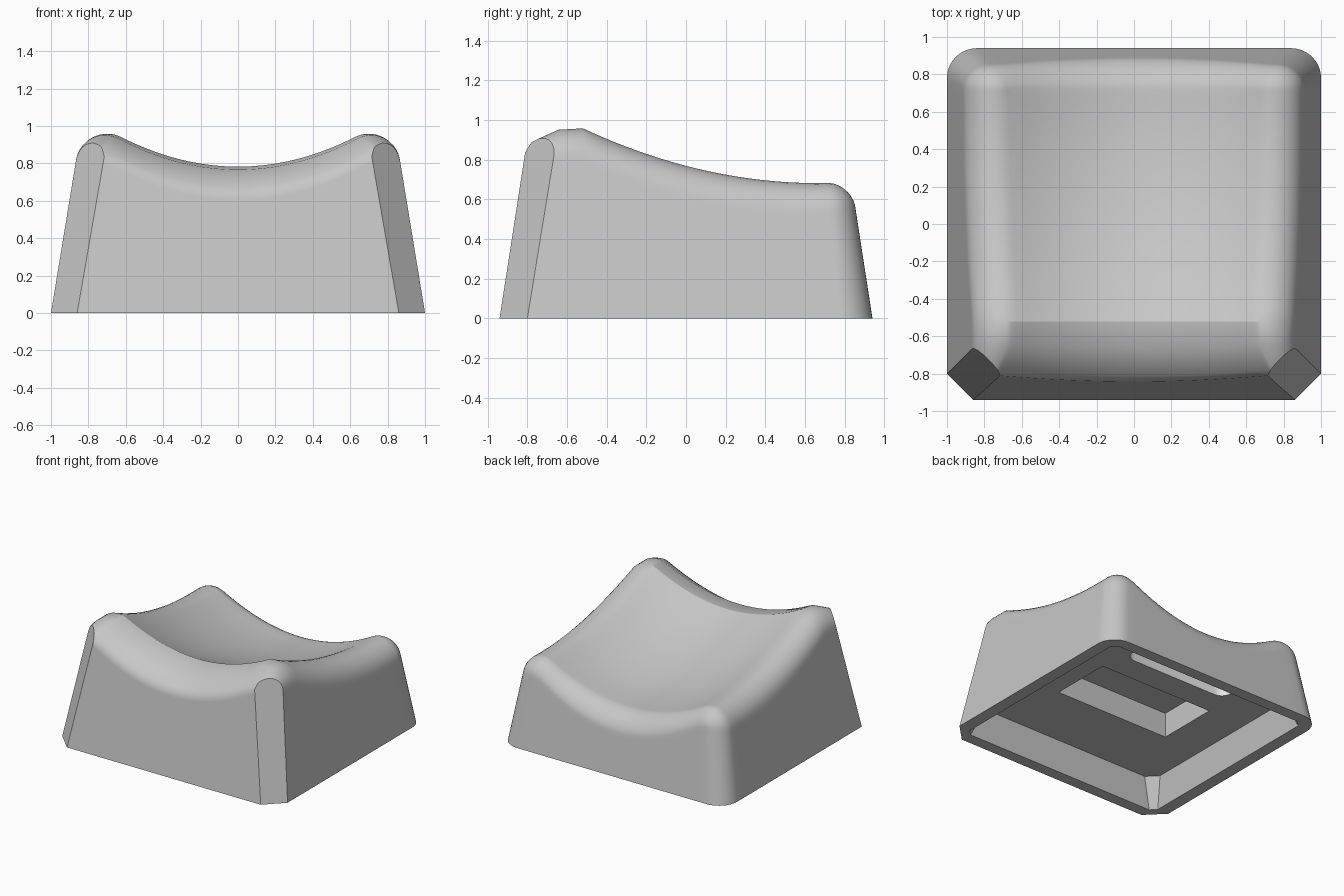
import bpy, bmesh, math
from mathutils import Vector

if "Cube" in bpy.data.objects:
    bpy.data.objects.remove(bpy.data.objects["Cube"], do_unlink=True)


def material(name, rgb):
    m = bpy.data.materials.new(name)
    m.use_nodes = True
    m.diffuse_color = (*rgb, 1)
    m.node_tree.nodes["Principled BSDF"].inputs["Base Color"].default_value = (*rgb, 1)
    return m


TAPER, CURVE, DEPTH = 0.164, 0.405, 0.94
FRONT, BACK, INNER = -0.52, 0.72, 0.627
STEPS, DISH_STEPS = 10, 10


def dish(x, y):
    """Height of the scooped top."""
    return 0.478 + 0.198 * (max(y, FRONT) - 0.72) ** 2 + CURVE * x * x


def wall(p, z):
    """Point on the drafted side or back wall above base point p."""
    lean = TAPER * max(0, p[1]) / DEPTH
    return Vector((p[0] * (1 - TAPER * z), p[1] * (1 - lean * z), z))


def front_y(z):
    return -DEPTH * (1 - TAPER * z)


def rolled_edge(p, drop=0, grow=0):
    """Base, wall and rolled edge up to the dish, lowered by drop and narrowed by grow."""
    z = 0.8
    for _ in range(8):
        c = wall(p, z)
        y = min(c.y, BACK)
        x = min(c.x, INNER + 0.04 * (y - FRONT) + grow)
        z = dish(x, y) - drop + 2 * CURVE * x * (c.x - x)
    c = wall(p, z)
    q = Vector((x, y, dish(x, y) - drop))
    low = wall(p, z - min((c - q).length, 0.25))
    out = [wall(p, 0), wall(p, low.z - 0.03)]
    for i in range(STEPS + 1):
        u = i / STEPS
        a, b, d = (1 - u) ** 2, 1.15 * u * (1 - u), u * u
        out.append((low * a + c * b + q * d) / (a + b + d))
    return out


def section(drop, grow):
    """Cross-section from the side wall base to the middle of the top."""
    pts = rolled_edge((1, FRONT), drop, grow)
    edge = pts[-1].x
    for i in range(1, DISH_STEPS + 1):
        x = edge * (1 - i / DISH_STEPS)
        pts.append(Vector((x, FRONT, dish(x, FRONT) - drop)))
    return pts


def down_front(pts, dz):
    """Shift points down along the front wall."""
    out = []
    for v in pts:
        z = max(0, v.z - dz)
        x = v.x * (1 - TAPER * z) / (1 - TAPER * v.z)
        out.append(Vector((x, front_y(z), z)))
    return out


bm = bmesh.new()


def sheet(rows):
    grid = [[bm.verts.new(p) for p in r] for r in rows]
    for a, b in zip(grid, grid[1:]):
        for i in range(len(a) - 1):
            bm.faces.new((a[i], a[i + 1], b[i + 1], b[i]))


# Front: the section steps down in two bands, then meets the front wall
rim = section(0, 0)
mid = [Vector((v.x, -0.67 + 0.05 * v.x ** 2, v.z)) for v in section(0.016, 0.018)]
low = down_front(section(0.125, 0.088), 0)
sheet([rim, mid, [a.lerp(b, 0.85) for a, b in zip(mid, low)],
       down_front(low, 0.025), down_front(low, 0.055), down_front(low, 2)])

# Side and back: rolled edge around the rounded back corner
outline = [(1, FRONT + (0.78 - FRONT) * i / 20) for i in range(20)]
for i in range(11):
    a = math.pi / 2 * i / 10
    outline.append((0.84 + 0.16 * math.cos(a), 0.78 + 0.16 * math.sin(a)))
outline += [(0.84 * (1 - i / 12), DEPTH) for i in range(1, 13)]
columns = [rolled_edge(p) for p in outline]
sheet(columns)

# Dish: rings shrinking to the middle
border = rim[:-DISH_STEPS - 1:-1] + [c[-1] for c in columns]
rings = []
for k in range(DISH_STEPS + 1):
    f = 1 - k / DISH_STEPS
    xy = [(v.x * f, 0.1 + (v.y - 0.1) * f) for v in border]
    rings.append([(x, y, dish(x, y)) for x, y in xy])
sheet(rings)
bmesh.ops.remove_doubles(bm, verts=bm.verts[:], dist=0.0005)

# Flat cut across the front corner, then mirror
cut = bmesh.ops.bisect_plane(bm, geom=bm.verts[:] + bm.edges[:] + bm.faces[:], dist=1e-5,
                             plane_co=(0.86, -DEPTH, 0), plane_no=(0.1176, -0.1176, 0.0385),
                             clear_outer=True)["geom_cut"]
cut_edges = [e for e in cut if isinstance(e, bmesh.types.BMEdge)]
feet = [v for v in cut if isinstance(v, bmesh.types.BMVert) and v.co.z < 1e-4]
cut_edges.append(bm.edges.new((feet[0], feet[-1])))
bmesh.ops.edgeloop_fill(bm, edges=cut_edges)
bmesh.ops.mirror(bm, geom=bm.verts[:] + bm.edges[:] + bm.faces[:], axis="X", merge_dist=0.0005)
bmesh.ops.remove_doubles(bm, verts=bm.verts[:], dist=0.0005)
base_edges = [e for e in bm.edges if e.is_boundary and max(v.co.z for v in e.verts) < 1e-4]


def add_loop(points):
    return [bm.verts.new(p) for p in points]


def bridge(a, b, mat=0):
    n = len(a)
    for i in range(n):
        f = bm.faces.new((a[i], a[(i + 1) % n], b[(i + 1) % n], b[i]))
        f.material_index = mat


def loop_edges(*loops):
    return [bm.edges.get((l[i - 1], l[i])) for l in loops for i in range(len(l))]


def fill_flat(edges):
    bmesh.ops.triangle_fill(bm, edges=edges, use_beauty=True, normal=(0, 0, -1))


# Hollow underside with small corner cuts
CEILING = 0.225


def inner_loop(w, d, corner, z):
    pts = []
    for sx, sy in ((1, -1), (1, 1), (-1, 1), (-1, -1)):
        pair = [(sx * (w - corner), sy * d, z), (sx * w, sy * (d - corner), z)]
        pts += pair if sx * sy < 0 else pair[::-1]
    return add_loop(pts)


opening = inner_loop(0.9, 0.846, 0.045, 0)
ceiling = inner_loop(0.845, 0.79, 0.08, CEILING)
bridge(opening, ceiling)


# Recesses in the ceiling: central rectangle and pale slot near the back
def recess(points, depth, mat):
    lower = add_loop([(x, y, CEILING) for x, y in points])
    upper = add_loop([(x, y, CEILING + depth) for x, y in points])
    bridge(lower, upper, mat)
    bm.faces.new(upper).material_index = mat
    return lower


box = recess([(-0.51, -0.25), (0.51, -0.25), (0.51, 0.25), (-0.51, 0.25)], 0.2, 0)
pill = []
for end, start in ((0.385, -math.pi / 2), (-0.385, math.pi / 2)):
    for i in range(11):
        a = start + math.pi * i / 10
        pill.append((end + 0.085 * math.cos(a), 0.545 + 0.085 * math.sin(a)))
slot = recess(pill, 0.15, 1)

fill_flat(base_edges + loop_edges(opening))
fill_flat(loop_edges(ceiling, box, slot))
bmesh.ops.recalc_face_normals(bm, faces=bm.faces[:])

mesh = bpy.data.meshes.new("keycap_body")
bm.to_mesh(mesh)
bm.free()
mesh.materials.append(material("light grey plastic", (0.57, 0.57, 0.57)))
mesh.materials.append(material("white slot", (0.95, 0.95, 0.95)))
body = bpy.data.objects.new("keycap_body", mesh)
bpy.context.collection.objects.link(body)

bpy.ops.object.select_all(action="DESELECT")
body.select_set(True)
bpy.context.view_layer.objects.active = body
bpy.ops.object.shade_smooth_by_angle(angle=math.radians(28))
